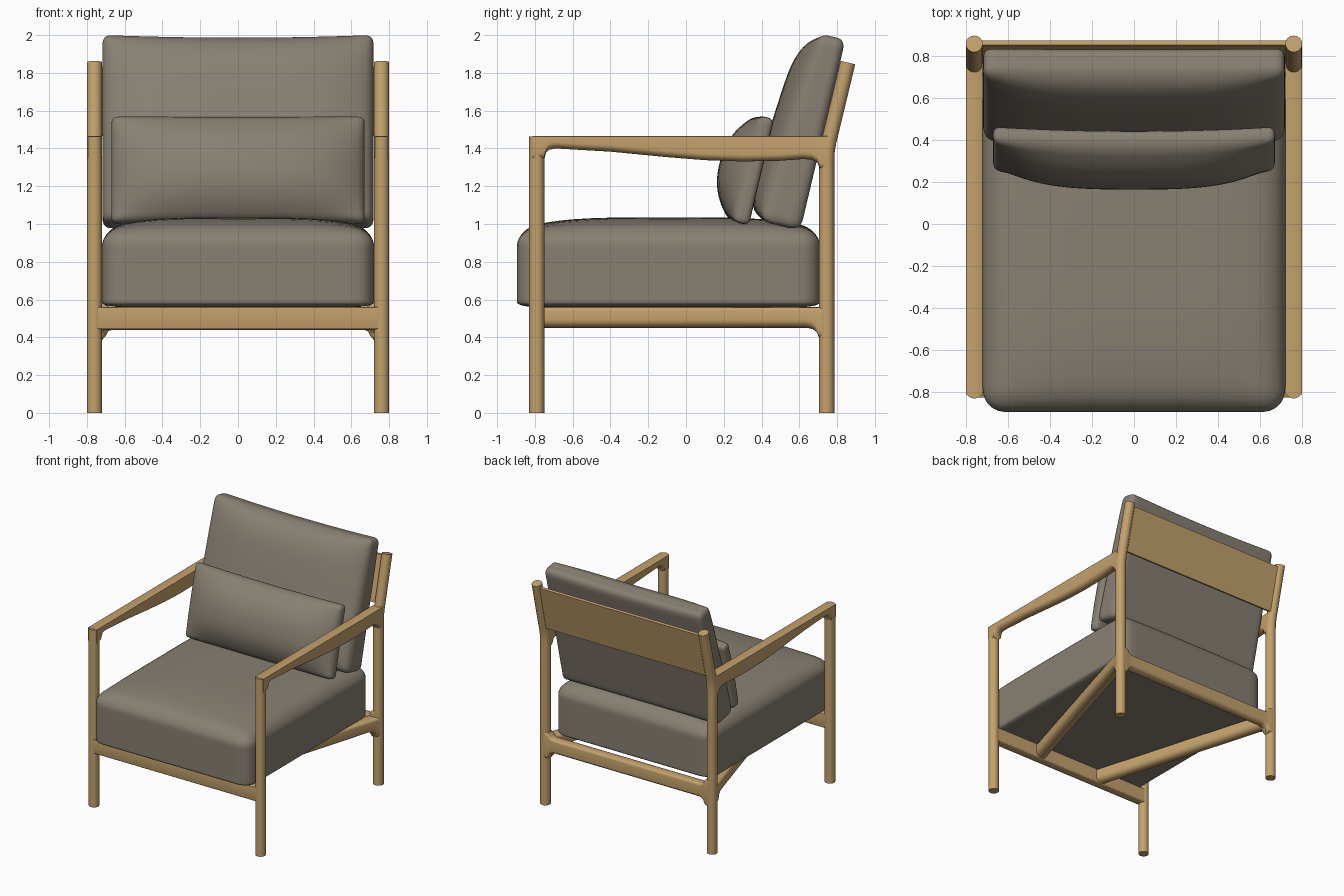
import bpy, bmesh, math
from mathutils import Vector

if "Cube" in bpy.data.objects:
    bpy.data.objects.remove(bpy.data.objects["Cube"])

TILT = math.radians(13.3)
S, C = math.sin(TILT), math.cos(TILT)


def material(name, col):
    m = bpy.data.materials.new(name)
    m.diffuse_color = (*col, 1)
    m.use_nodes = True
    m.node_tree.nodes["Principled BSDF"].inputs["Base Color"].default_value = m.diffuse_color
    return m


WOOD = material("oak wood", (0.55, 0.36, 0.15))
FABRIC = material("grey fabric", (0.245, 0.215, 0.17))


def finish(name, bm, mat, angle=40):
    bmesh.ops.recalc_face_normals(bm, faces=bm.faces[:])
    me = bpy.data.meshes.new(name)
    bm.to_mesh(me)
    bm.free()
    me.materials.append(mat)
    ob = bpy.data.objects.new(name, me)
    bpy.context.collection.objects.link(ob)
    bpy.ops.object.select_all(action='DESELECT')
    ob.select_set(True)
    bpy.context.view_layer.objects.active = ob
    bpy.ops.object.shade_smooth_by_angle(angle=math.radians(angle))
    return ob


def skin(name, rings, mat):
    """Join a row of equal-sized point rings into a capped solid."""
    bm = bmesh.new()
    rows = [[bm.verts.new(p) for p in ring] for ring in rings]
    n = len(rows[0])
    for a, b in zip(rows, rows[1:]):
        for i in range(n):
            bm.faces.new((a[i], a[(i + 1) % n], b[(i + 1) % n], b[i]))
    bm.faces.new(rows[0])
    bm.faces.new(rows[-1])
    return finish(name, bm, mat)


def post(name, x, path, r=0.04, n=28):
    """Round post through (y, z, lean) stations."""
    angs = [2 * math.pi * i / n for i in range(n)]
    skin(name, [[(x + r * math.cos(a), y + r * math.sin(a) * math.cos(t),
                  z - r * math.sin(a) * math.sin(t)) for a in angs]
                for y, z, t in path], WOOD)


def rail(name, a, b, stations, width=0.08, under=0.035, over=0.003):
    """Bar from a to b (x, y); stations are (t, bottom z, top z)."""
    a, b = Vector(a), Vector(b)
    d = (b - a).normalized()
    side = Vector((-d.y, d.x))
    h = width / 2
    rings = []
    for t, zb, zt in stations:
        c = a.lerp(b, t)
        ring = []
        for i in range(17):
            k = math.pi * i / 16
            p = c + side * h * math.cos(k)
            ring.append((p.x, p.y, zb + under * (1 - math.sin(k))))
        for i in range(9):
            k = math.pi * i / 8
            p = c - side * ((h - over) * (1 if i < 4 else -1 if i > 4 else 0)
                            + over * math.cos(k))
            ring.append((p.x, p.y, zt - over * (1 - math.sin(k))))
        rings.append(ring)
    skin(name, rings, WOOD)


def cushion(name, lo, hi, radii, place):
    """Rounded box; place(p, u, v, w) bends it, u v w running -1..1."""
    bm = bmesh.new()
    bmesh.ops.create_cube(bm, size=2)
    bmesh.ops.subdivide_edges(bm, edges=bm.edges[:], cuts=27, use_grid_fill=True)
    for vert in bm.verts:
        q = [math.sin(c * math.pi / 2) for c in vert.co]
        inner, d = [], []
        for i in range(3):
            r0, r1 = radii[i]
            p = lo[i] + (hi[i] - lo[i]) * (q[i] + 1) / 2
            k = min(max(p, lo[i] + r0), hi[i] - r1)
            r = r0 if p < k else r1
            inner.append((k, r))
            d.append((p - k) / r)
        d = Vector(d)
        if d.length > 0:
            d.normalize()
        p = [k + r * e for (k, r), e in zip(inner, d)]
        uvw = [2 * (p[i] - lo[i]) / (hi[i] - lo[i]) - 1 for i in range(3)]
        vert.co = place(p, *uvw)
    finish(name, bm, FABRIC, 60)


# Legs, arms and diagonal under-seat struts, left and right
for s, tag in ((-1, "left"), (1, "right")):
    x = 0.76 * s
    post("front_leg_" + tag, x, [(-0.79, 0, 0), (-0.79, 1.463, 0)])
    post("back_leg_" + tag, x, [(0.745, 0, 0), (0.745, 1.34, 0), (0.748, 1.39, TILT * .4),
                                (0.757, 1.44, TILT * .85), (0.767, 1.48, TILT),
                                (0.857, 1.855, TILT)])
    under = [(-0.81, 1.33), (-0.75, 1.345), (-0.742, 1.375), (-0.725, 1.393), (-0.69, 1.4),
             (-0.4, 1.383), (-0.1, 1.354), (0.1, 1.338), (0.3, 1.331), (0.5, 1.335),
             (0.62, 1.344), (0.665, 1.341), (0.695, 1.325), (0.71, 1.29), (0.75, 1.28)]
    rail("arm_" + tag, (x, -0.81), (x, 0.75),
         [((y + 0.81) / 1.56, z, 1.465) for y, z in under])
    rail("seat_strut_" + tag, (0.3 * s, -0.77), (0.745 * s, 0.735),
         [(0, .45, .56), (.94, .45, .56), (.96, .442, .56), (.975, .425, .56), (.985, .39, .56),
          (1, .385, .56)], width=0.1, under=0.045, over=0.02)

# Front and back rails
rail("front_rail", (-0.75, -0.79), (0.75, -0.79), [(0, .44, .56), (1, .44, .56)],
     width=0.07, under=0.01)
flare = [(0, .38, .61), (.022, .385, .6), (.032, .42, .573), (.045, .435, .563), (.06, .44, .56)]
rail("back_rail", (-0.75, 0.745), (0.75, 0.745),
     flare + [(1 - t, b, z) for t, b, z in reversed(flare)], under=0.03, over=0.02)

# Thin leaning back panel between the posts
bm = bmesh.new()
bmesh.ops.create_cube(bm, size=1)
for v in bm.verts:
    a, b, c = v.co.x * 1.48, v.co.y * 0.022, v.co.z * 0.375
    v.co = (a, 0.818 + b * C + c * S, 1.65 - b * S + c * C)
finish("back_panel", bm, WOOD)

# Seat cushion with crowned top
cushion("seat_cushion", (-.72, -.895, .56), (.72, .71, .97),
        ((.11, .11), (.11, .11), (.025, .085)),
        lambda p, u, v, w: (p[0], p[1], p[2] + .065 * (w + 1) / 2 * (1 - u**4) * (1 - v**4)))


def leaning(y0, z0, bulge, power, taper, bow, dip):
    """Placement for upright pillows: local (x, height, thickness)."""
    def place(p, u, v, w):
        h = p[1] - dip * (1 - u * u) * (v + 1) / 2
        t = p[2] * (1.1 - taper * (v + 1) / 2)
        t += bulge * (w + 1) / 2 * (1 - u**4) * (1 - abs(v)**power) + bow * (1 - u * u)
        return (p[0], y0 + h * S - t * C, z0 + h * C + t * S)
    return place


# Back cushion and lumbar pillow
cushion("back_cushion", (-.718, 0, 0), (.718, 1.04, .2),
        ((.04, .04), (.05, .05), (.06, .06)),
        leaning(.605, .965, .10, 6, .4, 0, .015))
cushion("lumbar_pillow", (-.67, 0, 0), (.67, .58, .08),
        ((.03, .03), (.03, .03), (.035, .035)),
        leaning(.335, .992, .125, 2.4, .1, .02, .005))
